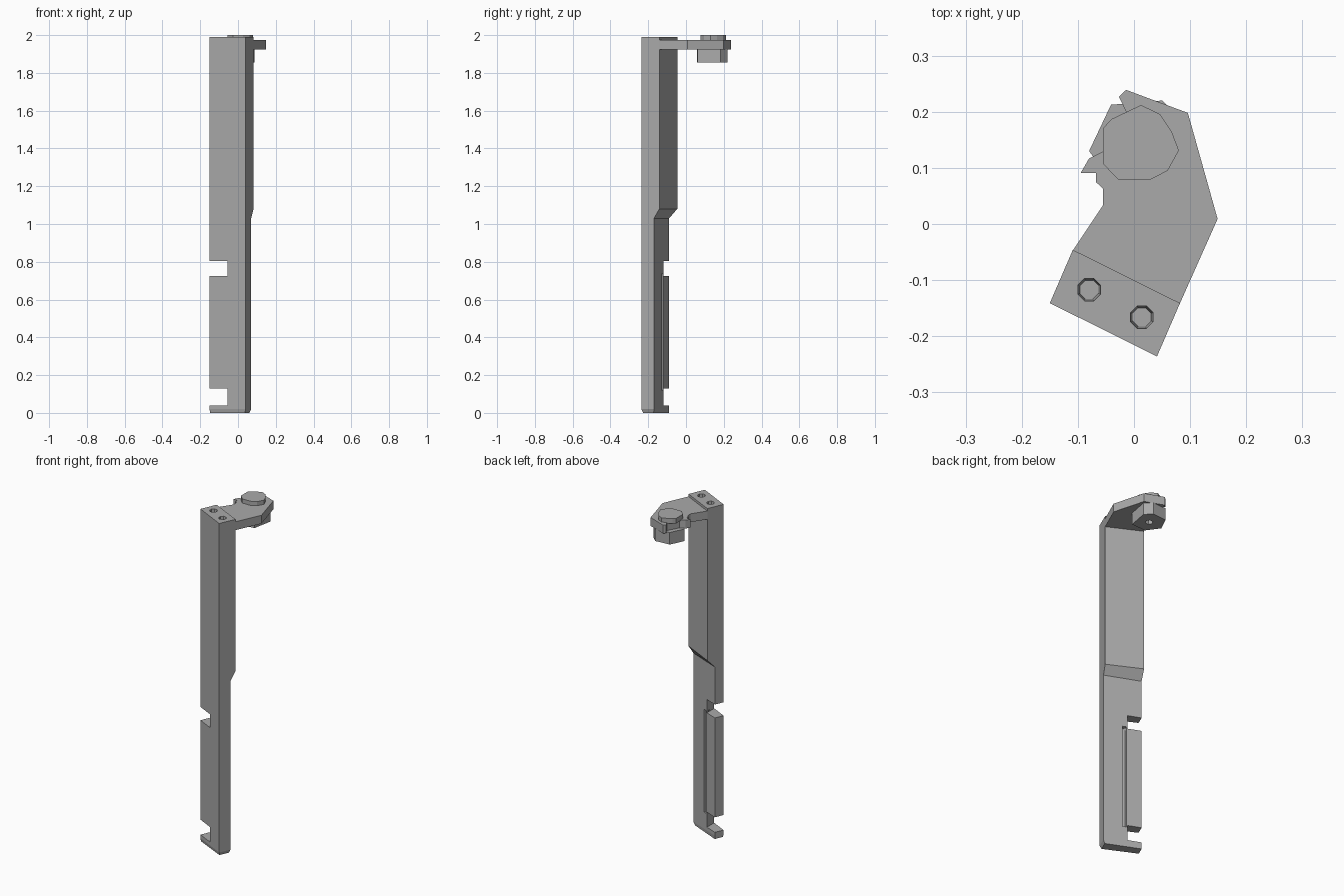
import bpy
import bmesh
from math import cos, sin, pi

cube = bpy.data.objects.get("Cube")
if cube:
    bpy.data.objects.remove(cube, do_unlink=True)

grey = bpy.data.materials.new("plain grey")
grey.use_nodes = True
grey.diffuse_color = (0.4, 0.4, 0.4, 1)
grey.node_tree.nodes["Principled BSDF"].inputs["Base Color"].default_value = (0.4, 0.4, 0.4, 1)


def loft(name, levels):
    """Solid through stacked outlines: a list of (z, [(x, y), ...])."""
    bm = bmesh.new()
    rings = [[bm.verts.new((x, y, z)) for x, y in ring] for z, ring in levels]
    bm.faces.new(rings[0][::-1])
    bm.faces.new(rings[-1])
    count = len(rings[0])
    for low, high in zip(rings, rings[1:]):
        for i in range(count):
            j = (i + 1) % count
            bm.faces.new((low[i], low[j], high[j], high[i]))
    bmesh.ops.recalc_face_normals(bm, faces=bm.faces)
    mesh = bpy.data.meshes.new(name)
    bm.to_mesh(mesh)
    bm.free()
    mesh.materials.append(grey)
    obj = bpy.data.objects.new(name, mesh)
    bpy.context.collection.objects.link(obj)
    return obj


def prism(name, outline, low, high):
    return loft(name, [(low, outline), (high, outline)])


def post_point(u, t):
    """Post coordinates: u runs along the front face, t runs to the back."""
    return (-0.15 + 0.191 * u + 0.041 * t, -0.141 - 0.095 * u + 0.095 * t)


def section(*pairs):
    return [post_point(u, t) for u, t in pairs]


def ring(x, y, radius, sides, turn=0):
    return [(x + radius * cos(turn + 2 * pi * i / sides),
             y + radius * sin(turn + 2 * pi * i / sides)) for i in range(sides)]


def cut(target, cutter):
    cutter.hide_render = True
    mod = target.modifiers.new("cut", 'BOOLEAN')
    mod.operation = 'DIFFERENCE'
    mod.solver = 'EXACT'
    mod.object = cutter
    bpy.context.view_layer.objects.active = target
    bpy.ops.object.modifier_apply(modifier=mod.name)
    bpy.data.objects.remove(cutter, do_unlink=True)


# Post: slim below, full depth above a short shoulder
slim = section((0, 0), (1, 0), (1, 0.7), (0, 0.54))
full = section((0, 0), (1, 0), (1, 1), (0, 1))
foot = section((0, 0.03), (0.96, 0.06), (0.96, 0.64), (0, 0.54))
post = loft("post", [(0, foot), (0.02, slim), (1.03, slim), (1.08, full), (1.99, full)])

# Two notches in the right edge, and the groove beside the flange
for low, high in ((0.04, 0.13), (0.725, 0.805)):
    box = [(-0.3, -0.4), (-0.055, -0.4), (-0.055, 0.1), (-0.3, 0.1)]
    cut(post, prism("notch_cutter", box, low, high))
cut(post, prism("groove_cutter", section((0.4, 0.38), (0.5, 0.38), (0.5, 1), (0.4, 1)), 0.12, 0.735))

# Screw holes in the top of the post
for x, y in ((-0.08, -0.117), (0.014, -0.166)):
    cut(post, loft("hole_cutter", [(1.9, ring(x, y, 0.018, 8, pi / 8)),
                                   (2.05, ring(x, y, 0.024, 8, pi / 8))]))

# Arm reaching back, with an open slot for the bolt
arm = section((0, 0.97), (1, 0.97)) + [
    (0.149, 0.009), (0.096, 0.198), (-0.014, 0.239), (-0.027, 0.227), (-0.014, 0.2),
    (-0.05, 0.132), (-0.08, 0.117), (-0.095, 0.091), (-0.068, 0.091), (-0.068, 0.075),
    (-0.055, 0.0625), (-0.055, 0.034)]
prism("arm", arm, 1.925, 1.975)

# Bolt head on top of the arm
head = [(0.0125, 0.212), (0.046, 0.196), (0.067, 0.165), (0.08, 0.131), (0.06, 0.095),
        (0.027, 0.078), (-0.027, 0.078), (-0.055, 0.107), (-0.055, 0.171), (-0.04, 0.187)]
prism("bolt_head", head, 1.97, 2.0)
prism("bolt_shank", ring(0.011, 0.138, 0.05, 10), 1.92, 1.975)

# Nut under the arm with a blind hole
nut_outline = [(-0.08, 0.13), (-0.041, 0.2125), (0.05, 0.22),
               (0.088, 0.183), (0.065, 0.062), (-0.028, 0.058)]
nut = prism("nut", nut_outline, 1.855, 1.927)
cut(nut, prism("nut_hole_cutter", ring(0.011, 0.138, 0.022, 6), 1.8, 1.9))
